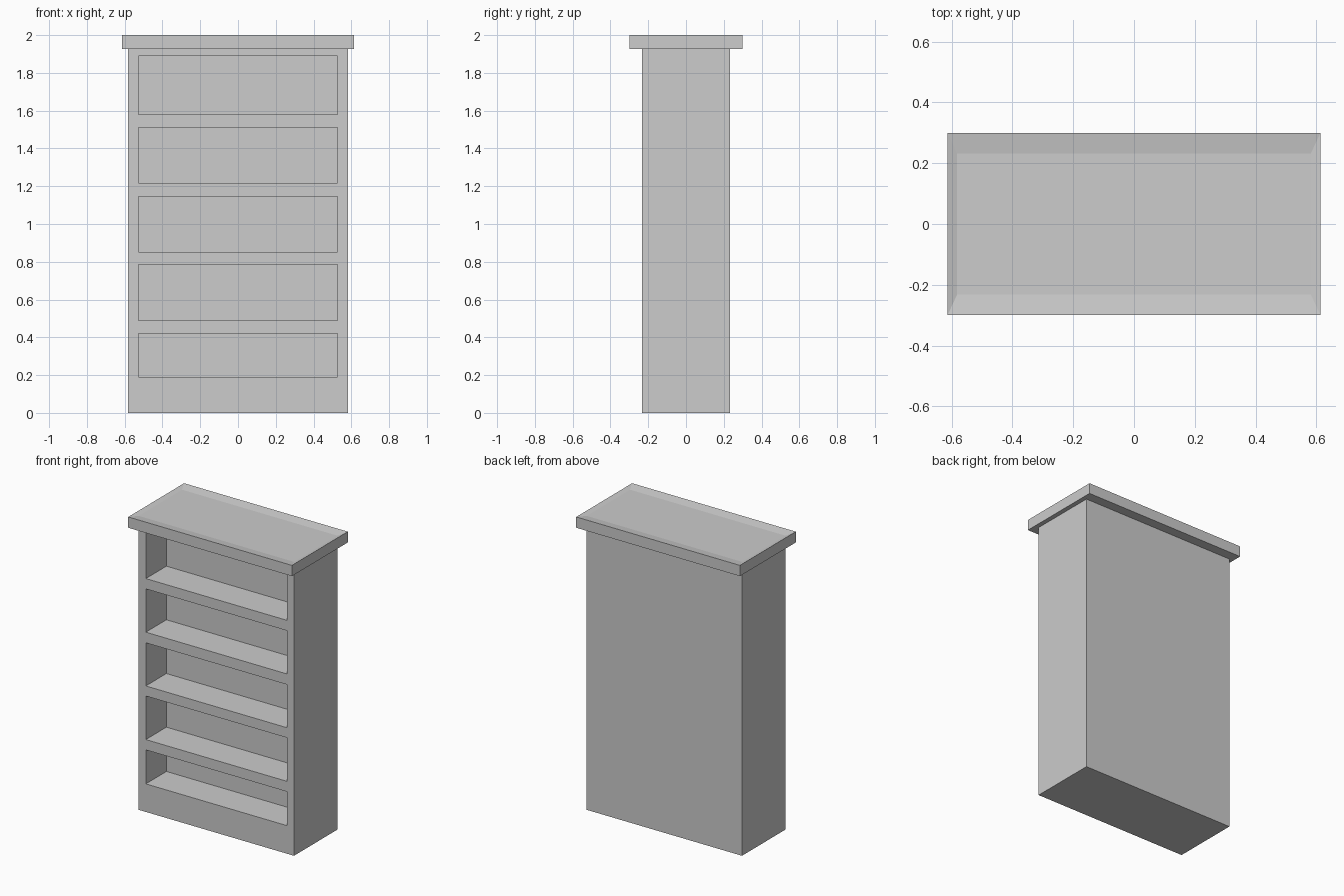
import bpy, bmesh

if "Cube" in bpy.data.objects:
    bpy.data.objects.remove(bpy.data.objects["Cube"])

grey = bpy.data.materials.new("light grey")
grey.diffuse_color = (0.604, 0.604, 0.604, 1)
grey.use_nodes = True
grey.node_tree.nodes["Principled BSDF"].inputs["Base Color"].default_value = grey.diffuse_color


def box(bm, x, y0, y1, z0, z1):
    """Add a box centred on x; return its faces."""
    verts = bmesh.ops.create_cube(bm, size=1)["verts"]
    for v in verts:
        v.co.x *= 2 * x
        v.co.y = y1 if v.co.y > 0 else y0
        v.co.z = z1 if v.co.z > 0 else z0
    return list({f for v in verts for f in v.link_faces})


def finish(bm, name):
    bmesh.ops.recalc_face_normals(bm, faces=bm.faces)
    mesh = bpy.data.meshes.new(name)
    bm.to_mesh(mesh)
    bm.free()
    mesh.materials.append(grey)
    obj = bpy.data.objects.new(name, mesh)
    bpy.context.collection.objects.link(obj)
    return obj


# Solid cabinet body
W, D, TOP = 0.582, 0.232, 1.927
bm = bmesh.new()
box(bm, W, -D, D, 0, TOP)
body = finish(bm, "cabinet_body")

# Shelf recesses cut into the front
bm = bmesh.new()
for z0, z1 in [(0.19, 0.42), (0.49, 0.785), (0.853, 1.145),
               (1.217, 1.51), (1.58, 1.89)]:
    box(bm, 0.528, -D - 0.1, -D + 0.22, z0, z1)
cutter = finish(bm, "shelf_cutter")
cutter.hide_render = True
cutter.hide_viewport = True
cut = body.modifiers.new("shelf_recesses", "BOOLEAN")
cut.operation = "DIFFERENCE"
cut.solver = "EXACT"
cut.object = cutter

# Overhanging top slab with a shallow dished surface
bm = bmesh.new()
faces = box(bm, 0.613, -0.299, 0.299, TOP, 2.0)
bm.normal_update()
top = max(faces, key=lambda f: f.calc_center_median().z)
bmesh.ops.inset_individual(bm, faces=[top], thickness=0.03)
for v in top.verts:
    v.co.x = W if v.co.x > 0 else -W
    v.co.y = D if v.co.y > 0 else -D
    v.co.z = 1.99
finish(bm, "top_slab")
